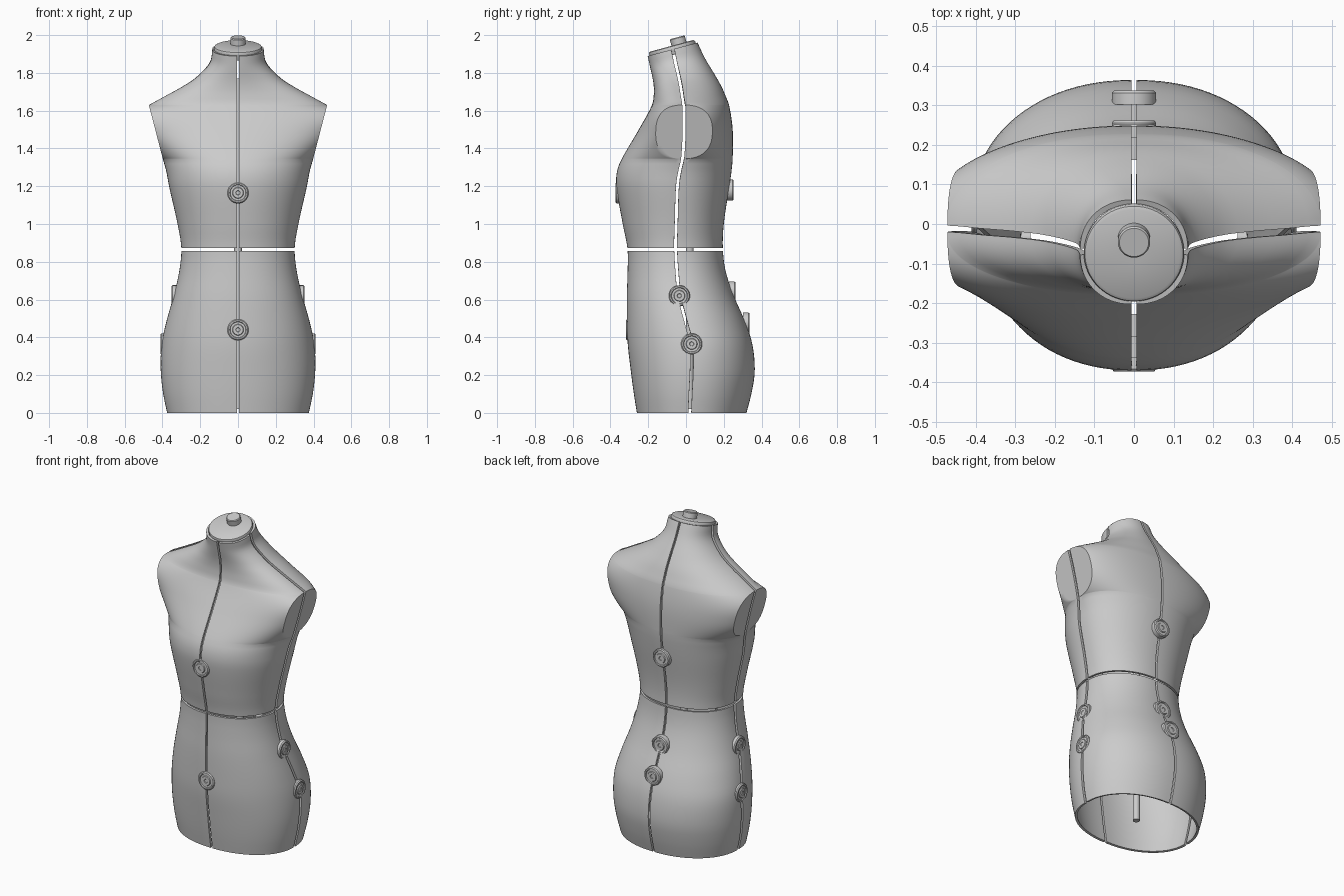
import bpy, bmesh, math
from mathutils import Matrix, Vector

if "Cube" in bpy.data.objects:
    bpy.data.objects.remove(bpy.data.objects["Cube"])

grey = bpy.data.materials.new("light_grey")
grey.diffuse_color = (0.6, 0.6, 0.6, 1)
grey.use_nodes = True
grey.node_tree.nodes["Principled BSDF"].inputs["Base Color"].default_value = grey.diffuse_color

# Body profile: height, half width, front y, back y, side seam y
BODY = [
    (0.00, .375, -.260, .320, .020), (0.10, .396, -.276, .346, .024),
    (0.22, .409, -.292, .364, .030), (0.36, .405, -.308, .352, .030),
    (0.48, .380, -.312, .314, .000), (0.62, .341, -.313, .253, -.035),
    (0.75, .311, -.309, .210, -.048), (0.87, .300, -.310, .195, -.055),
    (1.00, .320, -.335, .200, -.052), (1.20, .365, -.369, .230, -.045),
    (1.28, .380, -.365, .241, -.033), (1.345, .398, -.340, .247, -.018),
    (1.50, .438, -.250, .247, -.010), (1.63, .472, -.180, .228, -.012),
    (1.68, .380, -.171, .208, -.020), (1.72, .305, -.170, .188, -.026),
    (1.77, .225, -.175, .155, -.036), (1.85, .150, -.190, .100, -.055),
    (1.925, .136, -.203, .061, -.070)]
ARM_LO, ARM_HI, POWER, GAP_X, GAP_Y = 1.345, 1.63, 2.1, .006, .008
TILT = .27


def sample(z, k):
    """Smooth interpolation of column k of the body profile."""
    i = max(j for j in range(len(BODY) - 1) if BODY[j][0] <= z + 1e-9)

    def slope(j):
        a, b = BODY[max(j - 1, 0)], BODY[min(j + 1, len(BODY) - 1)]
        return (b[k] - a[k]) / (b[0] - a[0])
    a, b = BODY[i], BODY[i + 1]
    if k == 1 and z >= ARM_LO and z <= ARM_HI:      # flat armhole plane
        return .398 + (z - ARM_LO) / (ARM_HI - ARM_LO) * .074
    h = b[0] - a[0]
    t = (z - a[0]) / h
    m0, m1 = slope(i) * h, slope(i + 1) * h
    if k == 1 and a[0] == ARM_HI:                   # sharp shoulder tip
        m0 = b[k] - a[k]
    return ((2*t**3 - 3*t*t + 1) * a[k] + (t**3 - 2*t*t + t) * m0
            + (3*t*t - 2*t**3) * b[k] + (t**3 - t*t) * m1)


def section(z, sx, sy):
    """Quarter outline at height z: flat armhole points, then a curved arc."""
    w, seam = sample(z, 1), sample(z, 4)
    depth = abs(sample(z, 3 if sy > 0 else 2) - seam) - GAP_Y
    w -= GAP_X
    c = 0
    if ARM_LO < z < ARM_HI:
        u = abs(2 * (z - ARM_LO) / (ARM_HI - ARM_LO) - 1)
        c = max(0, .15 * (1 - u**2.5) ** (1 / 2.5) - GAP_Y)
    full = w / (1 - (c / depth) ** POWER) ** (1 / POWER)
    pts = [(w, c * i / 5) for i in range(5)]
    start = math.asin((c / depth) ** (POWER / 2))
    for i in range(25):
        a = start + (math.pi / 2 - start) * i / 24
        pts.append((full * max(0, math.cos(a)) ** (2 / POWER),
                    depth * math.sin(a) ** (2 / POWER)))
    k = TILT * max(0, (z - 1.66) / .265) ** 1.5
    out = []
    for x, y in pts:
        y = seam + sy * (y + GAP_Y)
        out.append((sx * (x + GAP_X), y, z + k * (y + .07)))
    return out


def finish(name, bm, angle=35, thickness=0):
    me = bpy.data.meshes.new(name)
    bm.to_mesh(me)
    bm.free()
    ob = bpy.data.objects.new(name, me)
    bpy.context.collection.objects.link(ob)
    me.materials.append(grey)
    bpy.ops.object.select_all(action='DESELECT')
    ob.select_set(True)
    bpy.context.view_layer.objects.active = ob
    if thickness:
        mod = ob.modifiers.new("shell", 'SOLIDIFY')
        mod.thickness, mod.offset = thickness, -1
        bpy.ops.object.modifier_apply(modifier=mod.name)
    bpy.ops.object.shade_smooth_by_angle(angle=math.radians(angle))
    return ob


def panel(name, heights, sx, sy):
    bm = bmesh.new()
    rows = [[bm.verts.new(p) for p in section(z, sx, sy)] for z in heights]
    for a, b in zip(rows, rows[1:]):
        for i in range(len(a) - 1):
            q = [a[i], a[i + 1], b[i + 1], b[i]]
            bm.faces.new(q if sx * sy > 0 else q[::-1])
    bmesh.ops.remove_doubles(bm, verts=bm.verts, dist=1e-5)
    finish(name, bm, 35, .014)


def lathe(name, profile, origin, axis, sides=40):
    """Turned part; profile is (radius, height) along the axis."""
    bm = bmesh.new()
    rings = [[bm.verts.new((r * math.cos(2*math.pi*i/sides),
                            r * math.sin(2*math.pi*i/sides), h))
              for i in range(sides)] for r, h in profile]
    for a, b in zip(rings, rings[1:]):
        for i in range(sides):
            j = (i + 1) % sides
            bm.faces.new((a[i], a[j], b[j], b[i]))
    bm.faces.new(rings[0][::-1])
    bm.faces.new(rings[-1])
    rot = Vector(axis).to_track_quat('Z', 'Y').to_matrix().to_4x4()
    bm.transform(Matrix.Translation(origin) @ rot)
    finish(name, bm)


# Eight shell panels
def span(a, b, n):
    return [a + (b - a) * i / n for i in range(n + 1)]


lower = span(0, .857, 26)
arm = [ARM_LO + (ARM_HI - ARM_LO) * (1 - math.cos(math.pi * i / 24)) / 2
       for i in range(25)]
upper = span(.873, ARM_LO, 18)[:-1] + arm + span(ARM_HI, 1.925, 18)[1:]
for sx, side in ((1, "left"), (-1, "right")):
    for sy, face in ((1, "back"), (-1, "front")):
        panel(f"hip_panel_{face}_{side}", lower, sx, sy)
        panel(f"torso_panel_{face}_{side}", upper, sx, sy)

# Tilted neck cap and its knob
n = Vector((0, -TILT, 1)).normalized()
along = Vector((0, 1, TILT)).normalized()
neck = Vector((0, -.071, 1.925))
lathe("neck_cap", [(.118, -.03), (.126, -.005), (.127, .008), (.124, .015),
                   (.116, .019), (.02, .019)], neck, n, 64)
lathe("neck_knob", [(.041, .01), (.041, .050), (.037, .055), (.01, .055)],
      neck + along * .04, n)

# Adjusting dials, placed by the centre of the outer face
DIAL = [(.016, -.09), (.016, -.035), (.056, -.035), (.056, -.006), (.051, 0),
        (.044, 0), (.041, -.005), (.030, -.005), (.027, 0), (.012, 0),
        (.010, -.003), (.003, -.003)]
dials = [("front_dial", 0, -.373, 1.165, (0, -1, 0)),
         ("front_dial", 0, -.318, .44, (0, -1, 0)),
         ("back_dial", 0, .252, 1.18, (0, 1, 0)),
         ("back_dial", 0, .262, .64, (0, 1, 0)),
         ("back_dial", 0, .337, .475, (0, 1, 0))]
for s in (1, -1):
    dials += [("side_dial", s * .352, -.035, .62, (s, 0, 0)),
              ("side_dial", s * .411, .03, .365, (s, 0, 0))]
for name, x, y, z, axis in dials:
    lathe(name, DIAL, (x, y, z), axis)

# Centre pole inside the form
lathe("centre_pole", [(.02, 0), (.02, 1.75)], (0, .02, .02), (0, 0, 1), 24)
